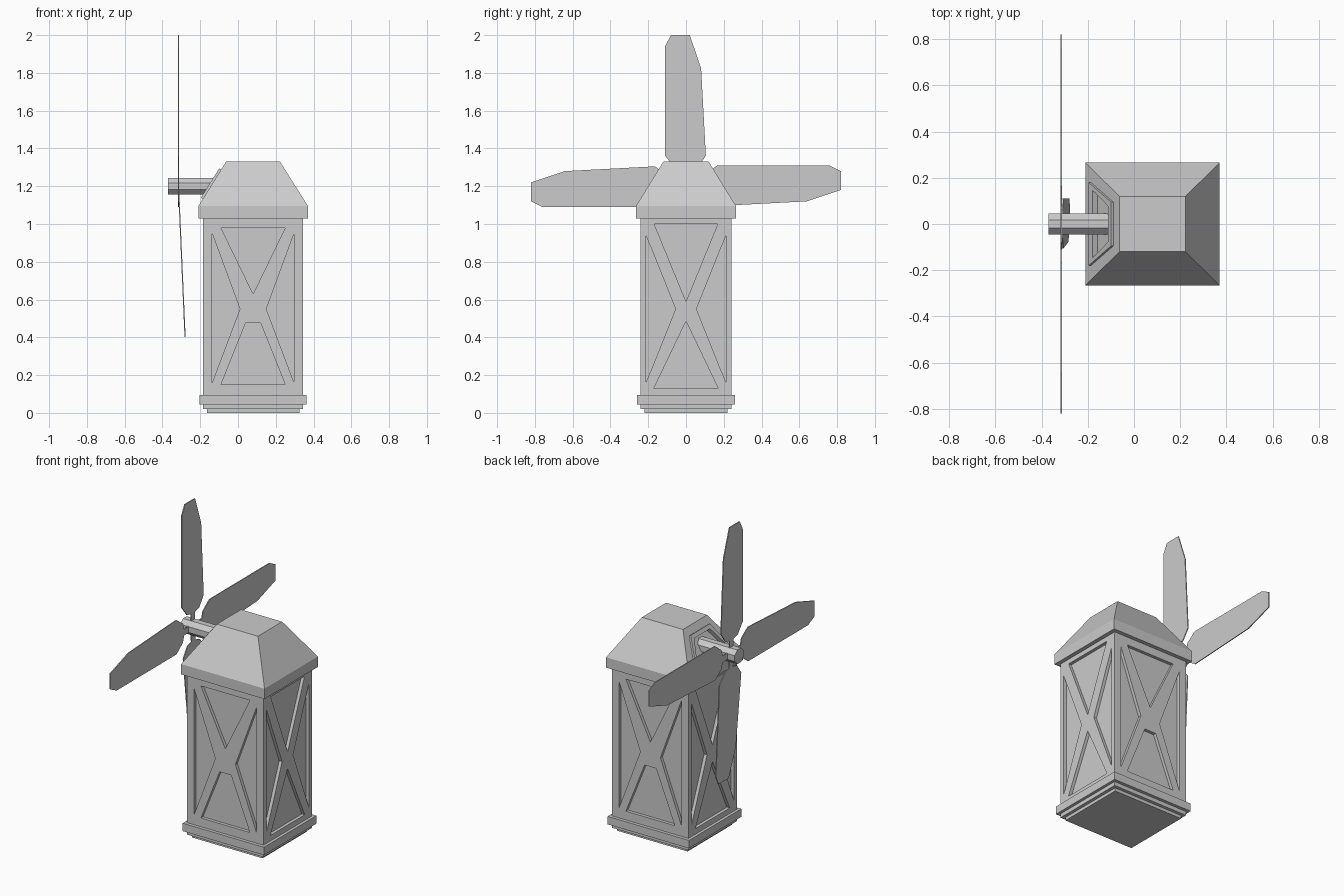
import bpy, bmesh, math
from mathutils import Vector, Matrix

if "Cube" in bpy.data.objects:
    bpy.data.objects.remove(bpy.data.objects["Cube"])

CX = 0.08  # tower axis in x


def finish(bm, name):
    bmesh.ops.recalc_face_normals(bm, faces=bm.faces)
    me = bpy.data.meshes.new(name)
    bm.to_mesh(me)
    bm.free()
    ob = bpy.data.objects.new(name, me)
    bpy.context.collection.objects.link(ob)
    return ob


def add_prism(bm, pts, depth):
    a = [bm.verts.new(p) for p in pts]
    b = [bm.verts.new(Vector(p) + Vector(depth)) for p in pts]
    bm.faces.new(a)
    bm.faces.new(b[::-1])
    for i in range(len(a)):
        j = (i + 1) % len(a)
        bm.faces.new((a[i], b[i], b[j], a[j]))


def rect_loft(name, levels):
    """Stack of rectangles (z, half x, half y)."""
    bm = bmesh.new()
    rings = [[bm.verts.new((CX + sx * hx, sy * hy, z))
              for sx, sy in ((-1, -1), (1, -1), (1, 1), (-1, 1))]
             for z, hx, hy in levels]
    bm.faces.new(rings[0])
    bm.faces.new(rings[-1])
    for r, s in zip(rings, rings[1:]):
        for i in range(4):
            j = (i + 1) % 4
            bm.faces.new((r[i], r[j], s[j], s[i]))
    return finish(bm, name)


def cut(targets, cutter):
    cutter.hide_render = True
    for ob in targets:
        m = ob.modifiers.new("cut", 'BOOLEAN')
        m.operation = 'DIFFERENCE'
        m.solver = 'EXACT'
        m.object = cutter
        bpy.context.view_layer.objects.active = ob
        bpy.ops.object.modifier_apply(modifier=m.name)
    bpy.data.objects.remove(cutter)


# Stepped base, tower body and roof
rect_loft("base_plinth", [(0, 0.245, 0.22), (0.02, 0.245, 0.22), (0.02, 0.265, 0.24),
                          (0.045, 0.265, 0.24), (0.045, 0.283, 0.26), (0.095, 0.283, 0.26)])
body = rect_loft("tower_body", [(0.09, 0.265, 0.24), (1.035, 0.265, 0.24)])
roof = rect_loft("roof", [(1.03, 0.29, 0.265), (1.095, 0.29, 0.265), (1.33, 0.143, 0.12)])

# Recessed triangles that leave crossed braces on each wall (u across, z up)
front = [[(-0.17, 0.98), (0.17, 0.98), (0, 0.63)],
         [(-0.17, 0.15), (0.17, 0.15), (0.04, 0.475), (-0.04, 0.475)]]
front += [[(s * 0.217, 0.95), (s * 0.217, 0.16), (s * 0.07, 0.55)] for s in (-1, 1)]
side = [[(-0.168, 1.0), (0.168, 1.0), (0, 0.59)],
        [(-0.17, 0.13), (0.17, 0.13), (0, 0.485)]]
side += [[(s * 0.212, 0.94), (s * 0.212, 0.16), (s * 0.055, 0.55)] for s in (-1, 1)]
bm = bmesh.new()
for s in (-1, 1):
    for poly in front:
        add_prism(bm, [(CX + u, s * 0.22, z) for u, z in poly], (0, s * 0.1, 0))
    for poly in side:
        add_prism(bm, [(CX + s * 0.245, u, z) for u, z in poly], (s * 0.1, 0, 0))
cut([body], finish(bm, "brace_cutter"))

# Raised window frame on the roof slope behind the sails
N = Vector((-0.235, 0, 0.147)).normalized()


def slope_trapezoid(t0, y0, t1, y1, h):
    return [Vector((-0.21 + 0.147 * t, y, 1.095 + 0.235 * t)) + N * h
            for t, y in ((t0, -y0), (t0, y0), (t1, y1), (t1, -y1))]


bm = bmesh.new()
add_prism(bm, slope_trapezoid(0.16, 0.18, 0.82, 0.095, -0.01), N * 0.022)
frame = finish(bm, "roof_window_frame")
bm = bmesh.new()
add_prism(bm, slope_trapezoid(0.27, 0.147, 0.73, 0.078, -0.015), N * 0.08)
cut([roof, frame], finish(bm, "window_cutter"))

# Octagonal sail shaft
bm = bmesh.new()
R = 0.048
add_prism(bm, [(-0.37, R * math.cos(a), 1.2 + R * math.sin(a))
               for a in [math.pi / 8 + i * math.pi / 4 for i in range(8)]], (0.29, 0, 0))
finish(bm, "sail_shaft")

# Four thin sails: (distance from hub, sideways); the lowest one leans inward
sail = [(0, -0.02), (0.09, -0.02), (0.1, -0.06), (0.165, -0.105), (0.64, -0.08), (0.82, -0.02),
        (0.82, 0.08), (0.76, 0.11), (0.165, 0.11), (0.1, 0.06), (0.09, 0.02), (0, 0.02)]
lengths = (1.0, 0.8 / 0.82, 1.0, 0.8 / 0.82)
for k, name in enumerate(("sail_right", "sail_top", "sail_left", "sail_bottom")):
    bm = bmesh.new()
    add_prism(bm, [(-0.003, r * lengths[k], s) for r, s in sail], (0.006, 0, 0))
    ob = finish(bm, name)
    lean = Matrix.Rotation(math.radians(-2.5), 4, 'Y') if k == 3 else Matrix()
    ob.data.transform(lean @ Matrix.Rotation(k * math.pi / 2, 4, 'X'))
    if k == 3 and min(ob.data.vertices, key=lambda v: v.co.z).co.x < 0:
        ob.data.transform(Matrix.Scale(-1, 4, (1, 0, 0)))
        ob.data.flip_normals()
    ob.location = (-0.315, 0, 1.2)
